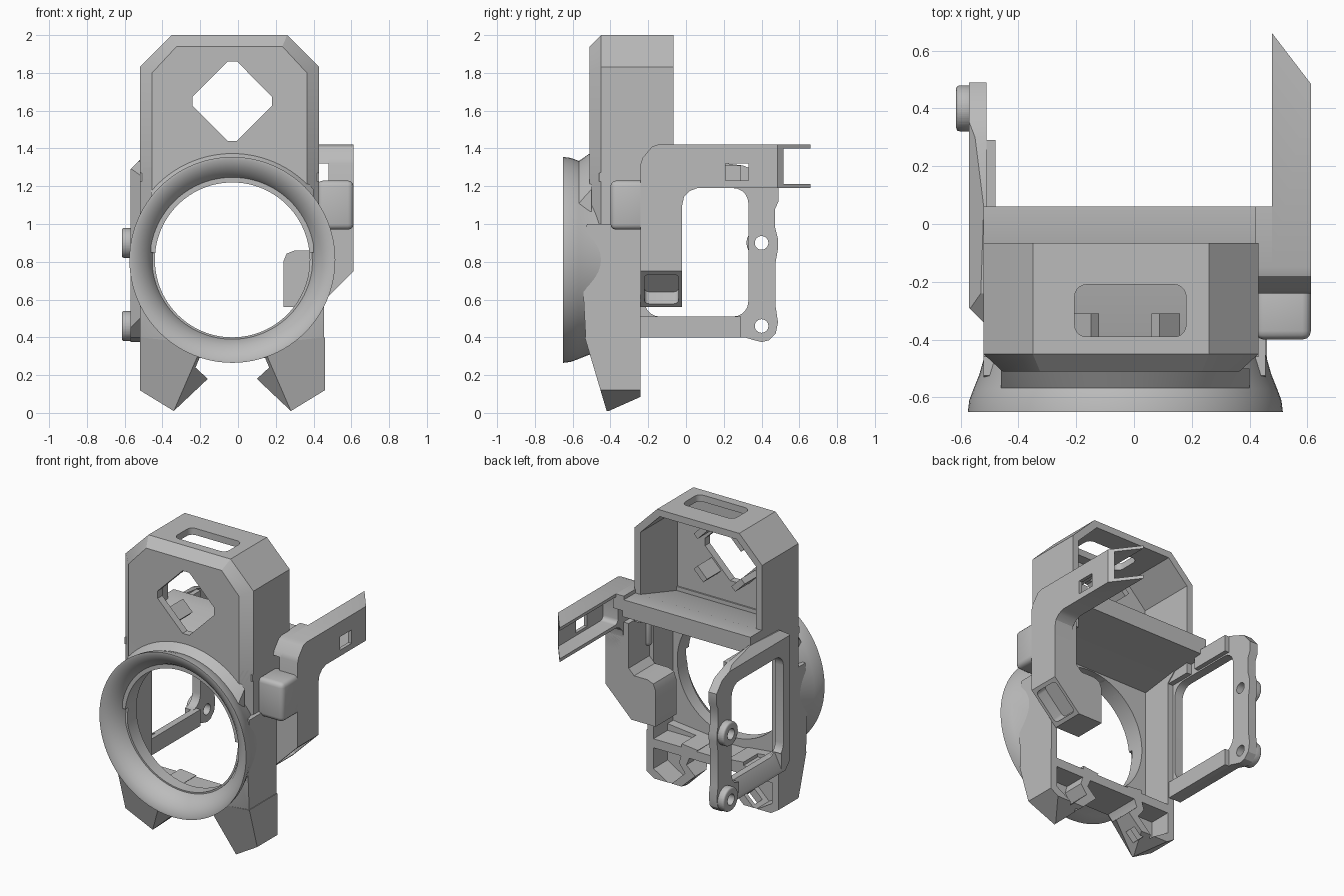
import bpy, bmesh, math
from mathutils import Vector, Matrix

old = bpy.data.objects.get("Cube")
if old:
    bpy.data.objects.remove(old, do_unlink=True)

grey = bpy.data.materials.new("light grey plastic")
grey.use_nodes = True
grey.diffuse_color = (0.5, 0.5, 0.5, 1)
grey.node_tree.nodes["Principled BSDF"].inputs["Base Color"].default_value = (0.5, 0.5, 0.5, 1)

CX, CZ = -0.03, 0.81      # lens axis


def finish(name, bm):
    bmesh.ops.recalc_face_normals(bm, faces=bm.faces[:])
    me = bpy.data.meshes.new(name)
    bm.to_mesh(me)
    bm.free()
    me.materials.append(grey)
    ob = bpy.data.objects.new(name, me)
    bpy.context.scene.collection.objects.link(ob)
    return ob


def place(axis, p, t):
    return {"X": (t, p[0], p[1]), "Y": (p[0], t, p[1]), "Z": (p[0], p[1], t)}[axis]


def prism(name, axis, pts, lo, hi, bevel=0):
    """Flat outline pushed along one axis."""
    bm = bmesh.new()
    a = [bm.verts.new(place(axis, p, lo)) for p in pts]
    b = [bm.verts.new(place(axis, p, hi)) for p in pts]
    bm.faces.new(a)
    bm.faces.new(b)
    for i in range(len(pts)):
        j = (i + 1) % len(pts)
        bm.faces.new((a[i], a[j], b[j], b[i]))
    bmesh.ops.recalc_face_normals(bm, faces=bm.faces[:])
    if bevel:
        bmesh.ops.bevel(bm, geom=bm.edges[:], offset=bevel, segments=3, affect="EDGES", profile=0.5)
    return finish(name, bm)


def box(name, lo, hi, bevel=0):
    pts = [(lo[0], lo[1]), (hi[0], lo[1]), (hi[0], hi[1]), (lo[0], hi[1])]
    return prism(name, "Z", pts, lo[2], hi[2], bevel)


def disc(u, v, r, n=32):
    return [(u + r * math.cos(2 * math.pi * i / n), v + r * math.sin(2 * math.pi * i / n)) for i in range(n)]


def rounded(u0, v0, u1, v1, r):
    out = []
    corners = [(u1 - r, v1 - r), (u0 + r, v1 - r), (u0 + r, v0 + r), (u1 - r, v0 + r)]
    for k, (u, v) in enumerate(corners):
        for s in range(6):
            a = math.pi / 2 * (k + s / 5)
            out.append((u + r * math.cos(a), v + r * math.sin(a)))
    return out


def combine(ob, tool, op="DIFFERENCE"):
    m = ob.modifiers.new("cut", "BOOLEAN")
    m.operation, m.object, m.solver = op, tool, "EXACT"
    bpy.context.view_layer.objects.active = ob
    bpy.ops.object.modifier_apply(modifier=m.name)
    bpy.data.objects.remove(tool, do_unlink=True)


def slice_off(ob, point, normal):
    """Remove what lies on the side the normal points to, and cap the cut."""
    bm = bmesh.new()
    bm.from_mesh(ob.data)
    r = bmesh.ops.bisect_plane(bm, geom=bm.verts[:] + bm.edges[:] + bm.faces[:], plane_co=point,
                               plane_no=normal, clear_outer=True)
    edges = [e for e in r["geom_cut"] if isinstance(e, bmesh.types.BMEdge)]
    bmesh.ops.contextual_create(bm, geom=edges)
    bmesh.ops.recalc_face_normals(bm, faces=bm.faces[:])
    bm.to_mesh(ob.data)
    bm.free()


def lens_hole():
    return prism("cutter", "Y", disc(CX, CZ, 0.41, 96), -0.8, -0.3)


# Flared lens ring
prof = [(0.545, -0.65), (0.54, -0.61), (0.525, -0.57), (0.505, -0.52), (0.485, -0.45),
        (0.41, -0.45), (0.412, -0.50), (0.425, -0.55), (0.455, -0.60), (0.49, -0.63), (0.53, -0.65)]
bm = bmesh.new()
N = 96
rings = []
for i in range(N):
    a = 2 * math.pi * i / N
    rings.append([bm.verts.new((CX + r * math.cos(a), y, CZ + r * math.sin(a))) for r, y in prof])
for i in range(N):
    p, q = rings[i], rings[(i + 1) % N]
    for k in range(len(prof)):
        m = (k + 1) % len(prof)
        bm.faces.new((p[k], p[m], q[m], q[k]))
finish("lens_ring", bm)

# Sloped collar where the ring meets the hood
collar = prism("ring_collar", "Y", disc(CX, CZ, 0.57, 96), -0.57, -0.50)
for v in collar.data.vertices:
    if v.co.y < -0.55:
        v.co.x = CX + (v.co.x - CX) * 0.915
        v.co.z = CZ + (v.co.z - CZ) * 0.915
combine(collar, box("cutter", (-0.46, -0.7, 0.85), (0.4, 0, 2)), "INTERSECT")
combine(collar, lens_hole())

# Hood: chamfered shell, open at the back, with a sloped rim around the front face
hood_out = [(-0.52, 1.2), (-0.52, 1.83), (-0.35, 2), (0.26, 2), (0.43, 1.83), (0.43, 1.2)]
hood = prism("hood", "Y", hood_out, -0.51, -0.065)
front = bmesh.new()
front.from_mesh(hood.data)
bmesh.ops.bisect_plane(front, geom=front.verts[:] + front.edges[:] + front.faces[:],
                       plane_co=(0, -0.45, 0), plane_no=(0, 1, 0))
for v in front.verts:
    if v.co.y < -0.5:
        v.co.x += 0.065 if v.co.x < CX else -0.065
        if v.co.z > 1.9:
            v.co.x += -0.04 if v.co.x < CX else 0.04
        if v.co.z > 1.5:
            v.co.z -= 0.06 if v.co.z > 1.9 else 0.03
front.to_mesh(hood.data)
front.free()
inner = [(-0.475, 1.1), (-0.475, 1.81), (-0.33, 1.955), (0.24, 1.955), (0.385, 1.81), (0.385, 1.1)]
combine(hood, prism("cutter", "Y", inner, -0.46, 0.2))
c, t = 0.21, 0.025
diamond = [(c, t), (t, c), (-t, c), (-c, t), (-c, -t), (-t, -c), (t, -c), (c, -t)]
combine(hood, prism("cutter", "Y", [(CX + u, 1.65 + v) for u, v in diamond], -0.7, -0.3))
combine(hood, prism("cutter", "Z", rounded(-0.205, -0.39, 0.18, -0.21, 0.04), 1.9, 2.1))
combine(hood, lens_hole())

# Clips behind the diamond opening
for sx in (-1, 1):
    for sz in (-1, 1):
        clip = box("clip", (-0.05, -0.47, -0.02), (0.05, -0.31, 0.02))
        clip.matrix_world = Matrix.Translation((CX + sx * 0.14, 0, 1.65 + sz * 0.14)) @ \
            Matrix.Rotation(sx * sz * math.pi / 4, 4, "Y")

# Body frame: front wall, side walls and floor
side = [(-0.51, 1.3), (-0.51, 1.15), (-0.55, 0.75), (-0.53, 0.38), (-0.495, 0.29),
        (-0.24, 0.29), (-0.24, 1.2), (-0.17, 1.27), (-0.06, 1.3)]
body = prism("body_frame", "X", side, -0.52, 0.455)
combine(body, box("cutter", (-0.47, -0.45, 0.35), (0.41, 0.2, 1.5)))
combine(body, lens_hole())
for edge, s in ((-0.52, 1), (0.43, -1)):
    corner = [(edge - s * 0.1, -0.7), (edge + s * 0.065, -0.7), (edge + s * 0.065, -0.51),
              (edge, -0.45), (edge, 0.2), (edge - s * 0.1, 0.2)]
    combine(body, prism("cutter", "Z", corner, 1.0, 1.6))

# Shelf: flat back strip, sloping down towards the front wall
shelf = [(0.06, 1.395), (-0.06, 1.395), (-0.46, 1.27), (-0.46, 1.225), (-0.2, 1.26), (0.06, 1.28)]
prism("shelf", "X", shelf, -0.52, 0.43)
box("shelf_bridge", (0.42, -0.1, 1.32), (0.5, 0.06, 1.395))

# Hollow bent feet, mirrored about the lens axis
foot = [(-0.52, 0.4), (-0.52, 0.12), (-0.34, 0.01), (-0.16, 0.18), (-0.225, 0.24), (-0.2, 0.3), (-0.14, 0.36)]
hollow = [(-0.47, 0.5), (-0.47, 0.15), (-0.345, 0.075), (-0.235, 0.18), (-0.28, 0.24), (-0.26, 0.31), (-0.26, 0.5)]


def mir(x, s):
    return x if s > 0 else 2 * CX - x


for name, s in (("right_foot", 1), ("left_foot", -1)):
    ob = prism(name, "Y", [(mir(x, s), z) for x, z in foot], -0.56, -0.24)
    slice_off(ob, (0, -0.42, 0.01), (0, -0.37, -0.11))
    A, B, C = (Vector((mir(x, s), y, z)) for x, y, z in
               ((-0.34, -0.42, 0.01), (-0.23, -0.5, 0.27), (-0.16, -0.36, 0.18)))
    n = (B - A).cross(C - A)
    slice_off(ob, A, n if n.y < 0 else -n)
    slice_off(ob, (0, -0.42, 0.005), (0, 0.08, -0.18))
    combine(ob, prism("cutter", "Y", [(mir(x, s), z) for x, z in hollow], -0.39, 0))
    # square catch in the sloped pad
    catch = box("cutter", (-0.04, -0.04, -0.06), (0.04, 0.04, 0.06))
    catch.matrix_world = Matrix.Translation((mir(-0.26, s), -0.31, 0.09)) @ Matrix.Rotation(-s * math.pi / 4, 4, "Y")
    combine(ob, catch)

# Side frame on the model's right, with a window and two screw bosses
outline = [(-0.34, 1.26), (-0.24, 1.33), (0.06, 1.34), (0.3, 1.31), (0.43, 1.26), (0.49, 1.19), (0.49, 1.12),
           (0.472, 1.08), (0.472, 0.98), (0.487, 0.92), (0.487, 0.87), (0.475, 0.8), (0.475, 0.56), (0.487, 0.48),
           (0.475, 0.42), (0.44, 0.385), (0.4, 0.375), (0.36, 0.385), (0.31, 0.4), (-0.24, 0.4), (-0.34, 0.5)]
frame = prism("side_frame", "X", outline, -0.57, -0.51)
combine(frame, prism("cutter", "X", rounded(-0.22, 0.51, 0.33, 1.19, 0.08), -0.8, -0.4))
slice_off(frame, (-0.57, -0.29, 0), (-0.05, -0.05, 0))
slice_off(frame, (-0.57, 0, 1.29), (-0.05, 0, 0.05))
combine(frame, prism("cutter", "Y", [(-0.58, 0.4), (-0.58, 0.53), (-0.515, 0.53)], -0.2, 0.25))
for name, z in (("upper_boss", 0.9), ("lower_boss", 0.46)):
    boss = prism(name, "X", disc(0.4, z, 0.08), -0.615, -0.56, 0.012)
    for part in (boss, frame):
        combine(part, prism("cutter", "X", disc(0.4, z, 0.036), -0.8, -0.4))
box("upper_frame_rib", (-0.515, 0.0, 1.2), (-0.48, 0.29, 1.31))
box("lower_frame_rib", (-0.515, -0.24, 0.4), (-0.48, 0.29, 0.51))

# Arm on the model's left: a channel with a diagonal tip
arm_side = [(-0.24, 1.0), (-0.24, 1.32), (-0.23, 1.35), (-0.18, 1.41), (-0.15, 1.42), (0.7, 1.42), (0.7, 1.19),
            (0.06, 1.19), (0.02, 1.175), (-0.01, 1.145), (-0.02, 1.1), (-0.02, 1.0)]
arm = prism("arm", "X", arm_side, 0.478, 0.612)
slice_off(arm, (0.478, 0.66, 0), (0.17, 0.13, 0))
combine(arm, prism("cutter", "X", rounded(0.04, 1.212, 0.9, 1.4, 0.03), 0.4, 0.588))
combine(arm, box("cutter", (0.4, 0.21, 1.23), (0.8, 0.33, 1.32)))
root = [(-0.24, 1.32), (-0.23, 1.35), (-0.18, 1.41), (-0.15, 1.42), (0.06, 1.42), (0.06, 1.33)]
prism("arm_root", "X", root, 0.42, 0.49)

# Arm post with an inward plate and a recessed sloped end
post_pts = [(0.44, 1.2), (0.612, 1.2), (0.612, 0.75), (0.42, 0.56), (0.24, 0.56), (0.24, 0.8),
            (0.257, 0.843), (0.3, 0.86), (0.4, 0.86), (0.44, 0.9)]
post = prism("arm_post", "Y", post_pts, -0.24, -0.02)
recess = prism("cutter", "Z", rounded(-0.11, -0.09, 0.11, 0.09, 0.025), -0.09, 0.09)
recess.matrix_world = Matrix.Translation((0.516, -0.13, 0.655)) @ Matrix.Rotation(-math.pi / 4, 4, "Y")
combine(post, recess)

# Rounded block joining the arm to the body
box("arm_block", (0.42, -0.40, 0.97), (0.612, -0.2, 1.23), 0.03)

# Crisp edges, smooth curves
bpy.ops.object.select_all(action="DESELECT")
for ob in bpy.context.scene.objects:
    if ob.type == "MESH" and grey.name in ob.data.materials:
        ob.select_set(True)
        bpy.context.view_layer.objects.active = ob
bpy.ops.object.shade_smooth_by_angle(angle=math.radians(30))
